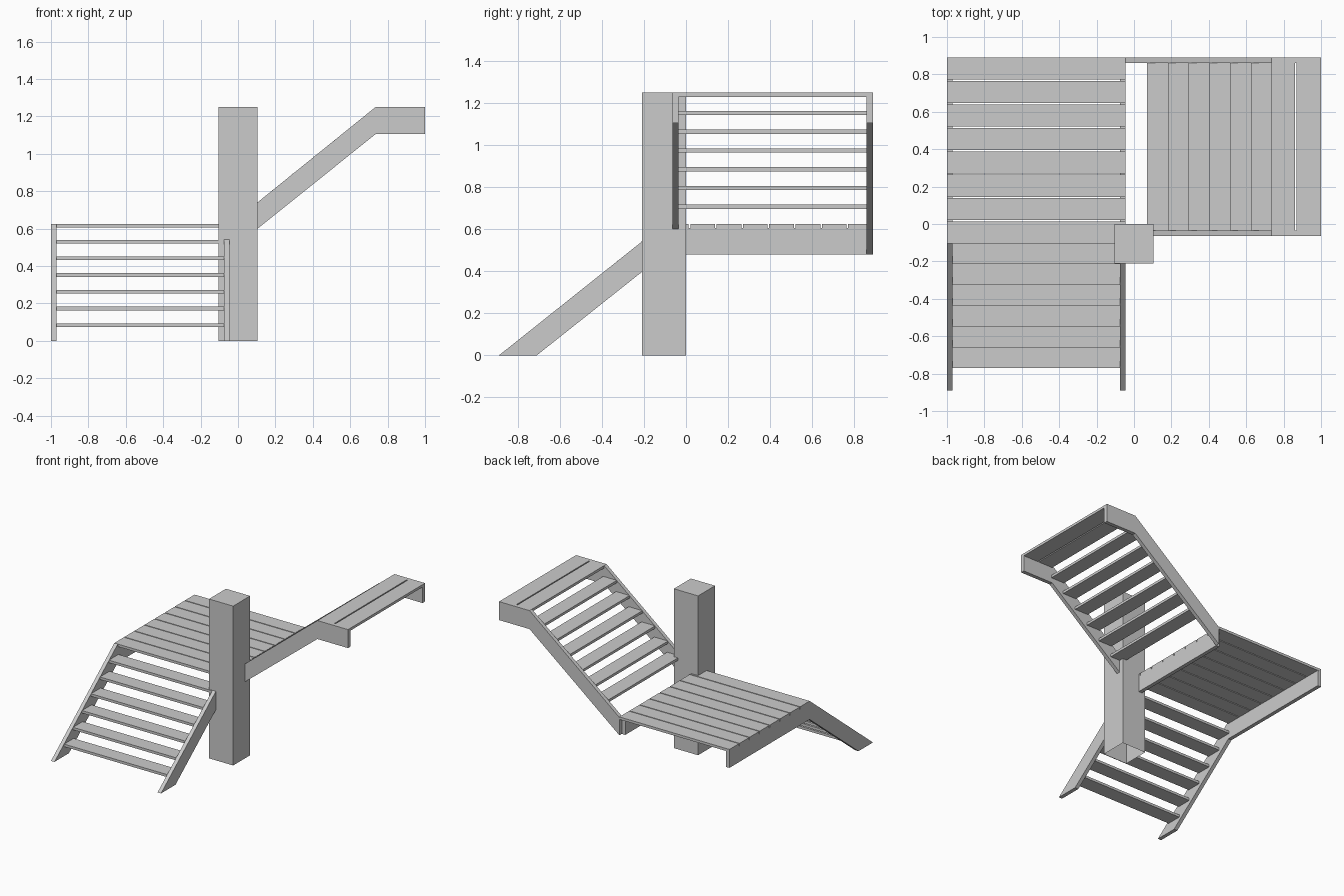
import bpy
import bmesh
from mathutils import Vector

cube = bpy.data.objects.get("Cube")
if cube:
    bpy.data.objects.remove(cube, do_unlink=True)

grey = bpy.data.materials.new("plain grey")
grey.use_nodes = True
grey.diffuse_color = (0.6, 0.6, 0.6, 1)
grey.node_tree.nodes["Principled BSDF"].inputs["Base Color"].default_value = (0.6, 0.6, 0.6, 1)


def finish(name, bm):
    bmesh.ops.recalc_face_normals(bm, faces=bm.faces)
    mesh = bpy.data.meshes.new(name)
    bm.to_mesh(mesh)
    bm.free()
    mesh.materials.append(grey)
    obj = bpy.data.objects.new(name, mesh)
    bpy.context.collection.objects.link(obj)
    return obj


def add_box(bm, low, high):
    low, high = Vector(low), Vector(high)
    verts = bmesh.ops.create_cube(bm, size=1)["verts"]
    for v in verts:
        v.co = (low + high) / 2 + v.co * (high - low)
    return verts


def stringer(name, profile, axis, start):
    """Extrude a side profile along x or y by the stringer thickness."""
    bm = bmesh.new()
    if axis == "x":
        points, push = [(start, a, z) for a, z in profile], (WIDTH, 0, 0)
    else:
        points, push = [(a, start, z) for a, z in profile], (0, WIDTH, 0)
    face = bm.faces.new([bm.verts.new(p) for p in points])
    result = bmesh.ops.extrude_face_region(bm, geom=[face])
    moved = [g for g in result["geom"] if isinstance(g, bmesh.types.BMVert)]
    bmesh.ops.translate(bm, verts=moved, vec=push)
    finish(name, bm)


WIDTH = 0.03      # stringer thickness
BOARD = 0.02      # board thickness
DEPTH = 0.118     # board depth
RUN, RISE = 0.111, 0.0893
LAND, TOP = 0.625, 1.25

# Square post, open underneath
bm = bmesh.new()
add_box(bm, (-0.105, -0.21, 0), (0.105, 0, TOP))
bm.faces.ensure_lookup_table()
bottom = [f for f in bm.faces if f.calc_center_median().z < 0.01]
bmesh.ops.delete(bm, geom=bottom, context="FACES_ONLY")
finish("post", bm)

# Lower flight stringers, carrying on as beams under the landing
for name, x, end in (("right", -1, 0.89), ("left", -0.075, 0.86)):
    profile = [(-0.89, 0), (-0.71, 0), (-0.105, 0.48), (end, 0.48),
               (end, LAND - BOARD), (-0.105, LAND - BOARD), (-0.105, LAND)]
    stringer(f"lower_stringer_{name}", profile, "x", x)

# Upper flight stringers with a level end
for name, y in (("front", -0.065), ("back", 0.86)):
    profile = [(-0.045, 0.48), (0.735, 1.105), (1, 1.105),
               (1, TOP), (0.735, TOP), (-0.045, 0.62)]
    stringer(f"upper_stringer_{name}", profile, "y", y)

# Treads of both flights
lower, upper = bmesh.new(), bmesh.new()
for i in range(6):
    y, z = -0.77 + RUN * i, 0.094 + RISE * i
    add_box(lower, (-0.97, y, z - BOARD), (-0.075, y + DEPTH, z))
    x, z = 0.07 + RUN * i, 0.717 + RISE * i
    add_box(upper, (x, -0.035, z - BOARD), (x + DEPTH, 0.86, z))
finish("lower_treads", lower)
finish("upper_treads", upper)

# Landing boards, laid over the beams
bm = bmesh.new()
for i in range(8):
    y = -0.105 + 0.1253 * i
    add_box(bm, (-1, y, LAND - BOARD), (-0.045, y + DEPTH, LAND))
finish("landing_boards", bm)

# Top platform boards, set between the stringers
bm = bmesh.new()
for x, end in ((0.735, 0.861), (0.87, 1)):
    add_box(bm, (x, -0.035, TOP - BOARD), (end, 0.86, TOP))
finish("top_boards", bm)
